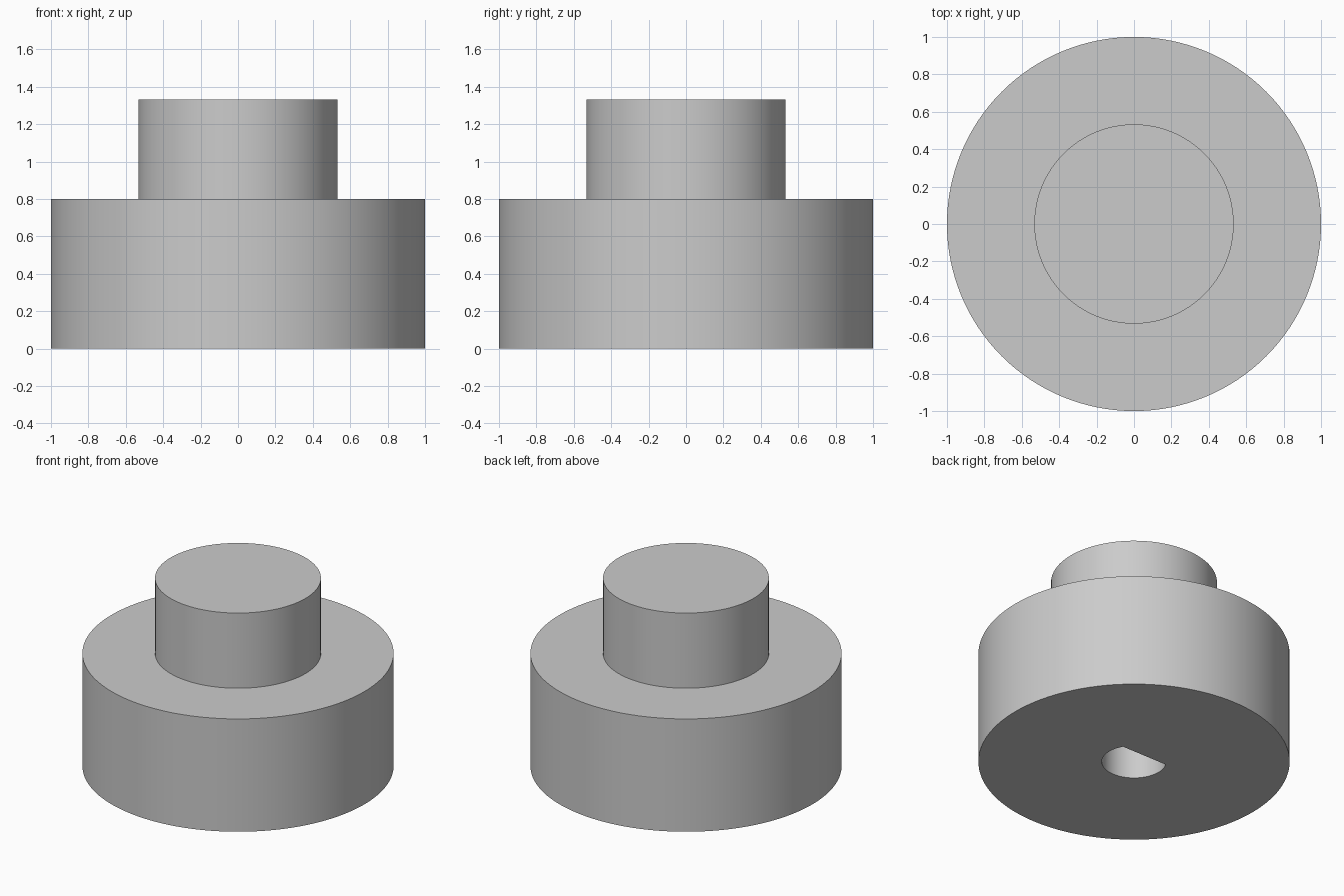
import bpy
import bmesh
import math

SEGMENTS = 128
BASE_RADIUS, BASE_HEIGHT = 1.0, 0.8
GRIP_RADIUS, TOTAL_HEIGHT = 0.533, 1.333
BORE_RADIUS, BORE_FLAT, BORE_DEPTH = 0.207, 0.104, 0.8

if "Cube" in bpy.data.objects:
    bpy.data.objects.remove(bpy.data.objects["Cube"])


def make_material(name, colour):
    mat = bpy.data.materials.new(name)
    mat.use_nodes = True
    mat.diffuse_color = colour
    mat.node_tree.nodes["Principled BSDF"].inputs["Base Color"].default_value = colour
    return mat


def make_object(name, bm, mat):
    bmesh.ops.recalc_face_normals(bm, faces=bm.faces)
    mesh = bpy.data.meshes.new(name)
    bm.to_mesh(mesh)
    bm.free()
    mesh.materials.append(mat)
    obj = bpy.data.objects.new(name, mesh)
    bpy.context.collection.objects.link(obj)
    return obj


def ring(bm, radius, z):
    return [bm.verts.new((radius * math.cos(a), radius * math.sin(a), z))
            for a in (2 * math.pi * i / SEGMENTS for i in range(SEGMENTS))]


grey = make_material("light grey", (0.6, 0.6, 0.6, 1))

# Stepped knob: wide base with a narrower grip on top
bm = bmesh.new()
profile = [(BASE_RADIUS, 0), (BASE_RADIUS, BASE_HEIGHT),
           (GRIP_RADIUS, BASE_HEIGHT), (GRIP_RADIUS, TOTAL_HEIGHT)]
rings = [ring(bm, r, z) for r, z in profile]
for low, high in zip(rings, rings[1:]):
    for i in range(SEGMENTS):
        j = (i + 1) % SEGMENTS
        bm.faces.new((low[i], low[j], high[j], high[i]))
bm.faces.new(rings[0][::-1])
bm.faces.new(rings[-1])
knob = make_object("knob", bm, grey)

# D-shaped shaft bore, flat towards the back
bm = bmesh.new()
start = math.pi - math.asin(BORE_FLAT / BORE_RADIUS)
sweep = 3 * math.pi - 2 * start
sweep = 2 * math.pi - (math.pi - 2 * math.asin(BORE_FLAT / BORE_RADIUS))
steps = 64
outline = [bm.verts.new((BORE_RADIUS * math.cos(start + sweep * i / steps),
                         BORE_RADIUS * math.sin(start + sweep * i / steps), -0.1))
           for i in range(steps + 1)]
face = bm.faces.new(outline)
grown = bmesh.ops.extrude_face_region(bm, geom=[face])["geom"]
bmesh.ops.translate(bm, vec=(0, 0, BORE_DEPTH + 0.1),
                    verts=[v for v in grown if isinstance(v, bmesh.types.BMVert)])
cutter = make_object("bore_cutter", bm, grey)
cutter.hide_render = True

cut = knob.modifiers.new("shaft bore", "BOOLEAN")
cut.operation = "DIFFERENCE"
cut.solver = "EXACT"
cut.object = cutter

# Bake the bore, drop the cutter and smooth the round walls
bpy.ops.object.select_all(action="DESELECT")
bpy.context.view_layer.objects.active = knob
knob.select_set(True)
bpy.ops.object.modifier_apply(modifier=cut.name)
bpy.data.objects.remove(cutter)
bpy.ops.object.shade_smooth_by_angle(angle=math.radians(30))
